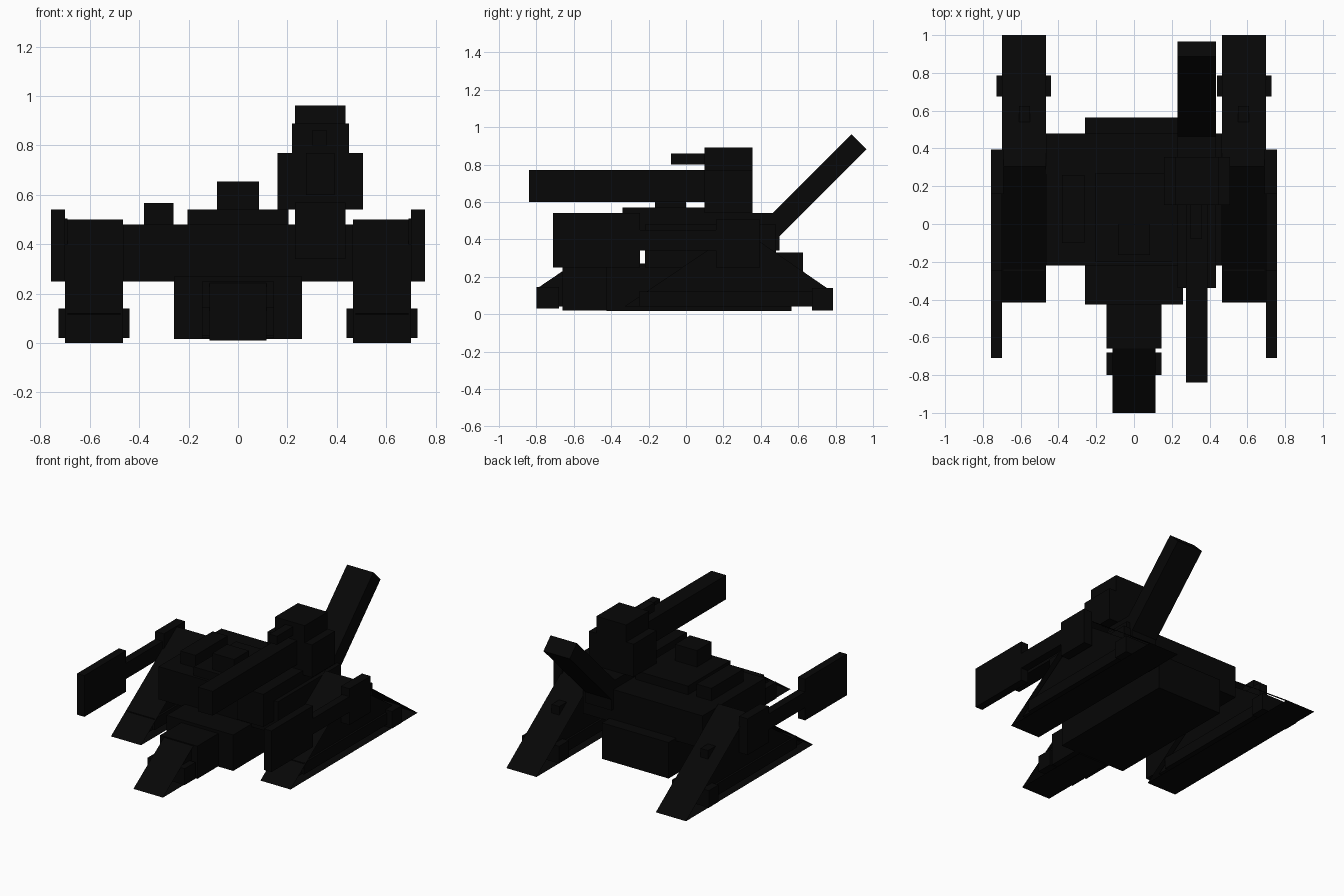
import bpy
import bmesh
from math import radians
from mathutils import Matrix, Vector

default = bpy.data.objects.get("Cube")
if default:
    bpy.data.objects.remove(default, do_unlink=True)

black = bpy.data.materials.new("matte_black")
black.use_nodes = True
colour = (0.002, 0.002, 0.002, 1)
black.diffuse_color = colour
black.node_tree.nodes["Principled BSDF"].inputs["Base Color"].default_value = colour


def finish(name, bm):
    mesh = bpy.data.meshes.new(name)
    bmesh.ops.recalc_face_normals(bm, faces=bm.faces)
    bm.to_mesh(mesh)
    bm.free()
    mesh.materials.append(black)
    obj = bpy.data.objects.new(name, mesh)
    bpy.context.collection.objects.link(obj)
    return obj


def box(name, x, y, z, tilt=0):
    """Box from (min, max) ranges, tilted about its own centre."""
    bm = bmesh.new()
    size = Vector((x[1] - x[0], y[1] - y[0], z[1] - z[0]))
    centre = Vector((sum(x), sum(y), sum(z))) / 2
    matrix = (Matrix.Translation(centre) @ Matrix.Rotation(radians(tilt), 4, "X")
              @ Matrix.Diagonal(size).to_4x4())
    bmesh.ops.create_cube(bm, size=1, matrix=matrix)
    return finish(name, bm)


def prism(name, x, profile, capped=True):
    """Side profile of (y, z) points swept across x, with or without its sides."""
    bm = bmesh.new()
    left, right = [[bm.verts.new((px, y, z)) for y, z in profile] for px in x]
    for i in range(len(profile)):
        j = (i + 1) % len(profile)
        bm.faces.new((left[i], left[j], right[j], right[i]))
    if capped:
        bm.faces.new(left)
        bm.faces.new(right)
    return finish(name, bm)


# Central hull and stacked upper body
box("lower_hull", (-0.26, 0.26), (-0.425, 0.565), (0.017, 0.27))
box("upper_hull", (-0.465, 0.465), (-0.22, 0.48), (0.25, 0.48))
box("deck", (-0.205, 0.205), (-0.2, 0.27), (0.48, 0.54))
box("top_hatch", (-0.085, 0.085), (-0.165, 0), (0.54, 0.655))
box("side_hatch", (-0.38, -0.262), (-0.1, 0.26), (0.48, 0.567))

# Nose: open ramp shell around a solid core
box("nose_base", (-0.145, 0.145), (-0.66, -0.22), (0.02, 0.25))
prism("nose_ramp", (-0.115, 0.115), [(-1, 0.01), (-0.65, 0.25), (-0.42, 0.25), (-0.42, 0.01)], False)
prism("nose_core", (-0.1, 0.1), [(-0.8, 0.04), (-0.8, 0.135), (-0.66, 0.23), (-0.6, 0.23), (-0.6, 0.04)])
box("nose_collar", (-0.145, 0.145), (-0.8, -0.68), (0.03, 0.145))

# Gun mount, gun and raised tail bar, all on one side
box("gun_base", (0.23, 0.435), (-0.34, 0.5), (0.34, 0.54))
box("gun_base_cap", (0.23, 0.435), (-0.34, 0.3), (0.54, 0.57))
box("gun_house", (0.16, 0.507), (0.1, 0.355), (0.54, 0.77))
box("gun_house_top", (0.218, 0.45), (0.1, 0.355), (0.77, 0.89))
box("gun_barrel", (0.275, 0.39), (-0.84, 0.2), (0.6, 0.77))
box("gun_sight", (0.3, 0.36), (-0.08, 0.15), (0.8, 0.86))
box("tail_bar", (0.23, 0.435), (0.323, 1.029), (0.616, 0.729), 45)

# Side pods and their outer arms, one set on each side
for side, sign in (("left", 1), ("right", -1)):
    def span(a, b):
        return tuple(sorted((a * sign, b * sign)))

    prism(side + "_pod_shell", span(0.465, 0.7), [(-0.415, 0), (0.305, 0.5), (1, 0)], False)
    prism(side + "_pod_core", span(0.49, 0.675),
          [(-0.33, 0.04), (0.29, 0.46), (0.76, 0.135), (0.76, 0.04)])
    box(side + "_pod_rail", span(0.475, 0.69), (-0.25, 0.68), (0.04, 0.12))
    box(side + "_pod_collar", span(0.44, 0.727), (0.675, 0.785), (0.02, 0.14))
    box(side + "_pod_stud", span(0.55, 0.61), (0.48, 0.625), (0.2, 0.33))
    box(side + "_arm_plate", span(0.7, 0.757), (-0.71, -0.245), (0.25, 0.54))
    box(side + "_arm_bar", span(0.7, 0.757), (-0.245, 0.17), (0.34, 0.45))
    box(side + "_arm_bracket", span(0.69, 0.757), (0.16, 0.395), (0.25, 0.505))
